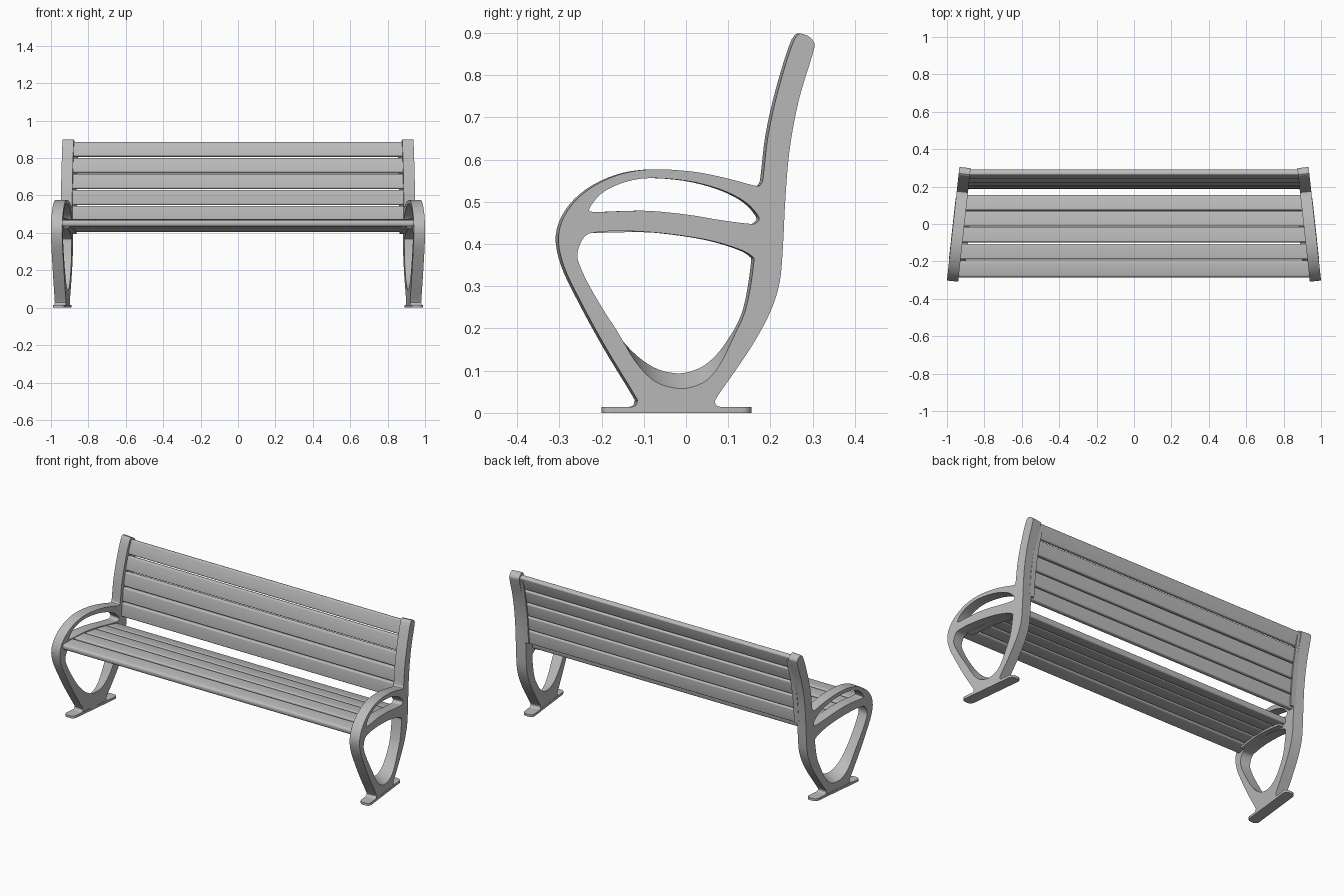
import bpy, bmesh, math
from mathutils import Vector

cube = bpy.data.objects.get("Cube")
if cube:
    bpy.data.objects.remove(cube)


def material(name, value):
    m = bpy.data.materials.new(name)
    m.use_nodes = True
    m.diffuse_color = (value, value, value, 1)
    m.node_tree.nodes["Principled BSDF"].inputs["Base Color"].default_value = m.diffuse_color
    return m


grey = material("plain grey", 0.5)
SLOPE, THICK = 0.11, 0.06


def outer_x(y):
    """Outer face of the splayed end frame."""
    return 0.967 - SLOPE * y


def finish(name, bm, angle=35):
    bmesh.ops.recalc_face_normals(bm, faces=bm.faces)
    mesh = bpy.data.meshes.new(name)
    bm.to_mesh(mesh)
    bm.free()
    mesh.materials.append(grey)
    ob = bpy.data.objects.new(name, mesh)
    bpy.context.collection.objects.link(ob)
    bpy.ops.object.select_all(action="DESELECT")
    ob.select_set(True)
    bpy.context.view_layer.objects.active = ob
    bpy.ops.object.shade_smooth_by_angle(angle=math.radians(angle))
    return ob


def smooth_loop(points, steps=4, closed=True):
    """Curve through the points (Catmull-Rom)."""
    p = [Vector(q) for q in points]
    n, out = len(p), []
    for i in range(n if closed else n - 1):
        if closed:
            a, b, c, d = (p[(i + k) % n] for k in (-1, 0, 1, 2))
        else:
            a, b, c, d = (p[min(max(i + k, 0), n - 1)] for k in (-1, 0, 1, 2))
        for s in range(steps):
            t = s / steps
            out.append(0.5 * (2 * b + (c - a) * t + (2 * a - 5 * b + 4 * c - d) * t * t
                              + (3 * b - a - 3 * c + d) * t ** 3))
    return out if closed else out + [p[-1]]


# End frame outlines as (y, z)
OUTLINE = [(.1, .012), (.075, .016), (.069, .027), (.077, .043), (.11, .09), (.16, .165),
           (.2, .24), (.222, .31), (.23, .4), (.235, .5), (.245, .62), (.267, .74),
           (.3, .85), (.303, .878), (.282, .896), (.257, .885), (.22, .77), (.195, .66),
           (.183, .56), (.178, .543), (.165, .538), (.1, .555), (.02, .571), (-.08, .577),
           (-.16, .564), (-.23, .53), (-.28, .48), (-.302, .42), (-.29, .35), (-.25, .265),
           (-.19, .155), (-.122, .043), (-.116, .027), (-.122, .016), (-.147, .012)]
ARM_HOLE = [(-.228, .485), (-.2, .52), (-.15, .545), (-.09, .556), (0, .55), (.08, .53),
            (.14, .5), (.172, .465), (.167, .451), (.15, .448), (.08, .457), (0, .47),
            (-.1, .479), (-.215, .476)]
LEG_HOLE = [(-.238, .42), (-.2, .429), (-.14, .431), (-.05, .425), (.05, .41), (.12, .39),
            (.155, .372), (.16, .35), (.14, .24), (.1, .165), (.06, .12), (.02, .099),
            (-.02, .094), (-.07, .108), (-.12, .145), (-.17, .205), (-.22, .285),
            (-.25, .345), (-.257, .38)]


def end_frame(name, side):
    bm = bmesh.new()
    caps = ([], [])
    loops = [(smooth_loop(OUTLINE, closed=False), 0), (smooth_loop(ARM_HOLE), 0),
             (smooth_loop(LEG_HOLE), 0.036)]
    for loop, drop in loops:
        rings = []
        for k in (0, 1):
            ring = []
            for y, z in loop:
                if k == 0:  # the foot of the leg opening slopes down outwards
                    f = min(max((0.21 - z) / 0.11, 0), 1)
                    z -= drop * f * f * (3 - 2 * f)
                x = outer_x(y) - k * THICK
                ring.append(bm.verts.new((side * x, y - k * SLOPE * THICK, z)))
            rings.append(ring)
        n = len(loop)
        for i in range(n):
            j = (i + 1) % n
            bm.faces.new((rings[0][i], rings[0][j], rings[1][j], rings[1][i]))
            for k in (0, 1):
                caps[k].append(bm.edges.get((rings[k][i], rings[k][j])))
    for edges in caps:
        bmesh.ops.triangle_fill(bm, edges=edges, use_beauty=True,
                                normal=(side, SLOPE, 0))
    finish(name, bm)


# Foot plate with rounded ends
def foot(name, side):
    bm = bmesh.new()
    y0, y1, r = -0.2, 0.155, 0.022
    ring = []
    for cy, cx, start in ((y1 - r, 1, 0), (y1 - r, -1, 90), (y0 + r, -1, 180), (y0 + r, 1, 270)):
        for s in range(7):
            a = math.radians(start + s * 15)
            u = cx * (THICK / 2 + 0.002 - r) + r * math.cos(a)
            y = cy + r * math.sin(a)
            ring.append(bm.verts.new((side * (outer_x(y) - THICK / 2 + u), y, 0)))
    face = bm.faces.new(ring)
    up = bmesh.ops.extrude_face_region(bm, geom=[face])["geom"]
    bmesh.ops.translate(bm, vec=(0, 0, 0.014),
                        verts=[v for v in up if isinstance(v, bmesh.types.BMVert)])
    finish(name, bm)


def slat(name, y, z, width, thick, tilt, radius, reach):
    """Rounded board whose ends follow the splay of the frames."""
    bm = bmesh.new()
    c, s = math.cos(tilt), math.sin(tilt)
    rings = ([], [])
    for sy, sz, start in ((1, 1, 0), (-1, 1, 90), (-1, -1, 180), (1, -1, 270)):
        for k in range(6):
            a = math.radians(start + k * 18)
            p = sy * (width / 2 - radius) + radius * math.cos(a)
            q = sz * (thick / 2 - radius) + radius * math.sin(a)
            py, pz = y + p * c - q * s, z + p * s + q * c
            for ring, e in zip(rings, (-1, 1)):
                ring.append(bm.verts.new((e * (outer_x(py) - THICK + reach), py, pz)))
    n = len(rings[0])
    for i in range(n):
        j = (i + 1) % n
        bm.faces.new((rings[0][i], rings[0][j], rings[1][j], rings[1][i]))
    for ring in rings:
        bm.faces.new(ring)
    finish(name, bm)


def strip(name, path, thick, side, inward):
    """Thin mounting flange along the inside of a frame."""
    bm = bmesh.new()
    pts = smooth_loop(path, closed=False)
    rows = []
    for i, p in enumerate(pts):
        t = (pts[min(i + 1, len(pts) - 1)] - pts[max(i - 1, 0)]).normalized()
        nrm = Vector((-t.y, t.x)) * thick / 2
        row = []
        for sign, depth in ((1, -0.01), (1, inward), (-1, inward), (-1, -0.01)):
            q = p + nrm * sign
            row.append(bm.verts.new((side * (outer_x(q.x) - THICK - depth), q.x, q.y)))
        rows.append(row)
    for a, b in zip(rows, rows[1:]):
        for k in range(4):
            m = (k + 1) % 4
            bm.faces.new((a[k], a[m], b[m], b[k]))
    bm.faces.new(rows[0])
    bm.faces.new(rows[-1])
    finish(name, bm)


for label, side in (("left", 1), ("right", -1)):
    end_frame(label + "_end_frame", side)
    foot(label + "_foot", side)
    strip(label + "_seat_flange", [(-.22, .432), (-.1, .434), (0, .425), (.13, .4)],
          0.012, side, 0.03)
    strip(label + "_back_flange", [(.223, .47), (.232, .58), (.25, .71), (.286, .86)],
          0.01, side, 0.02)

# Seat slats, front to back: centre y, centre z, tilt in degrees
for i, (y, z, tilt) in enumerate([(-.24, .453, 4), (-.1475, .457, 0), (-.0575, .452, -5),
                                  (.0275, .443, -8), (.1125, .429, -11)]):
    slat(f"seat_slat_{i + 1}", y, z, 0.09 if i == 0 else 0.082, 0.034,
         math.radians(tilt), 0.014 if i == 0 else 0.008, 0.01)

# Back slats, bottom to top: centre y, lean in degrees
for i, (y, lean) in enumerate([(.203, 4), (.212, 6), (.224, 10), (.242, 14), (.266, 18)]):
    slat(f"back_slat_{i + 1}", y, 0.503 + 0.0855 * i, 0.08, 0.03,
         math.radians(90 - lean), 0.008, 0.002)
